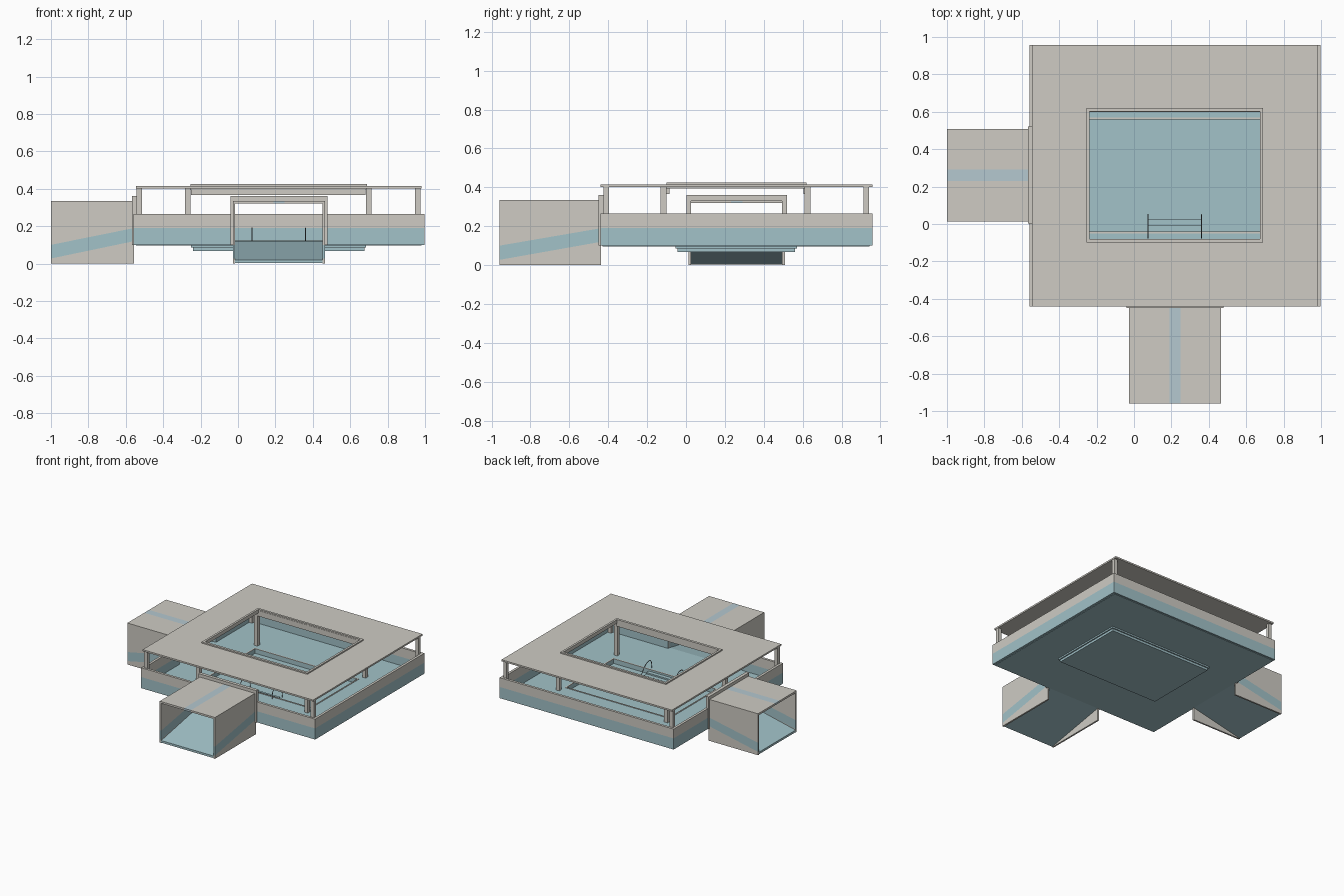
import bpy, bmesh, math
from mathutils import Vector

if "Cube" in bpy.data.objects:
    bpy.data.objects.remove(bpy.data.objects["Cube"])


def material(name, rgb):
    m = bpy.data.materials.new(name)
    m.diffuse_color = (*rgb, 1)
    m.use_nodes = True
    m.node_tree.nodes["Principled BSDF"].inputs["Base Color"].default_value = m.diffuse_color
    return m


STONE = material("warm_grey", (0.62, 0.60, 0.55))
TILE = material("blue_tile", (0.36, 0.54, 0.58))
GLASS = material("pale_blue", (0.46, 0.58, 0.63))
STEEL = material("dark_steel", (0.15, 0.17, 0.18))


def finish(name, bm, mat):
    bmesh.ops.recalc_face_normals(bm, faces=bm.faces)
    me = bpy.data.meshes.new(name)
    bm.to_mesh(me)
    bm.free()
    me.materials.append(mat)
    ob = bpy.data.objects.new(name, me)
    bpy.context.collection.objects.link(ob)
    return ob


def box(name, x, y, z, mat=STONE):
    bm = bmesh.new()
    bmesh.ops.create_cube(bm, size=1)
    for v in bm.verts:
        v.co = [a[0] + (c + 0.5) * (a[1] - a[0]) for a, c in zip((x, y, z), v.co)]
    return finish(name, bm, mat)


def prism(name, pts, axis, a, b, mat=STONE):
    """Extrude an (along, z) profile across the passage from a to b."""
    def place(s, u, z):
        return Vector((u, s, z)) if axis == 'y' else Vector((s, u, z))
    bm = bmesh.new()
    f = bm.faces.new([bm.verts.new(place(s, a, z)) for s, z in pts])
    ext = bmesh.ops.extrude_face_region(bm, geom=[f])
    for v in ext["geom"]:
        if isinstance(v, bmesh.types.BMVert):
            v.co += place(0, b - a, 0)
    return finish(name, bm, mat)


def ring(name, x, y, hole_x, hole_y, z, mat=STONE):
    """Rectangular slab with a rectangular hole, as one mesh."""
    bm = bmesh.new()
    loops = []
    for h in z:
        for (x0, x1), (y0, y1) in ((x, y), (hole_x, hole_y)):
            loops.append([bm.verts.new((px, py, h)) for px, py in
                          ((x0, y0), (x1, y0), (x1, y1), (x0, y1))])
    for p, q in ((0, 1), (2, 3), (0, 2), (1, 3)):
        for i in range(4):
            j = (i + 1) % 4
            bm.faces.new((loops[p][i], loops[p][j], loops[q][j], loops[q][i]))
    return finish(name, bm, mat)


POOL_X, POOL_Y = (-0.24, 0.675), (-0.04, 0.56)

# Floor deck and sunken pool
ring("floor_deck", (-0.545, 0.98), (-0.43, 0.945), POOL_X, POOL_Y, (0.097, 0.12), TILE)
ring("pool_upper_shell", (-0.25, 0.685), (-0.055, 0.57), POOL_X, POOL_Y, (0.085, 0.1), TILE)
box("pool_basin", (-0.24, 0.675), (-0.045, 0.56), (0.067, 0.085), TILE)
ring("pool_rim", (-0.25, 0.685), (-0.05, 0.57), POOL_X, POOL_Y, (0.12, 0.123), STONE)

# Perimeter walls: blue lower course, grey upper course, gaps at both passages
WALLS = {
    "front_left_wall": ((-0.56, -0.015), (-0.44, -0.42)),
    "front_right_wall": ((0.455, 0.998), (-0.44, -0.42)),
    "back_wall": ((-0.56, 0.998), (0.938, 0.958)),
    "right_wall": ((0.978, 0.998), (-0.42, 0.938)),
    "left_front_wall": ((-0.56, -0.54), (-0.42, 0.025)),
    "left_back_wall": ((-0.56, -0.54), (0.49, 0.938)),
}
for name, (x, y) in WALLS.items():
    box(name + "_lower", x, y, (0.1, 0.19), TILE)
    box(name + "_upper", x, y, (0.19, 0.265))

# Roof ring with raised rim round the opening
ring("roof", (-0.545, 0.98), (-0.44, 0.958), (-0.24, 0.675), (-0.08, 0.6), (0.402, 0.415))
ring("roof_rim", (-0.255, 0.69), (-0.1, 0.62), (-0.238, 0.673), (-0.08, 0.602), (0.395, 0.425))
for side, y in (("front", (-0.1, -0.085)), ("back", (0.605, 0.62))):
    box(side + "_roof_beam", (-0.25, 0.682), y, (0.367, 0.397))

# Outer corner pillars and inner pillars
for kind, xs, ys, base in (
        ("outer", ((-0.542, -0.512), (0.947, 0.977)), ((-0.425, -0.397), (0.913, 0.94)), 0.12),
        ("inner", ((-0.283, -0.253), (0.685, 0.715)), ((-0.13, -0.1), (0.61, 0.64)), 0.12)):
    for i, x in enumerate(xs):
        for j, y in enumerate(ys):
            box(f"{kind}_pillar_{i}{j}", x, y, (base, 0.403))


# Sloped entrance passages with a ramp, banded walls, roof strip and portal
def passage(name, axis, out, inn, lo, hi):
    t = 0.013
    for side, a, b in (("low", lo, lo + t), ("high", hi - t, hi)):
        prism(f"{name}_{side}_wall_base", [(out, 0), (inn, 0), (inn, 0.12), (out, 0.027)], axis, a, b)
        prism(f"{name}_{side}_wall_band", [(out, 0.027), (inn, 0.12), (inn, 0.19), (out, 0.1)],
              axis, a, b, TILE)
        prism(f"{name}_{side}_wall_top", [(out, 0.1), (inn, 0.19), (inn, 0.322), (out, 0.322)], axis, a, b)
    prism(name + "_ramp", [(out, 0.003), (inn, 0.1), (inn + 0.02, 0.1), (inn + 0.02, 0.12),
                           (inn, 0.12), (out, 0.02)], axis, lo + t, hi - t, TILE)
    s0, s1 = (lo + hi) / 2 - 0.03, (lo + hi) / 2 + 0.03
    for part, a, b, m in (("roof_low", lo, s0, STONE), ("roof_strip", s0, s1, GLASS),
                          ("roof_high", s1, hi, STONE)):
        prism(f"{name}_{part}", [(out, 0.32), (inn, 0.32), (inn, 0.335), (out, 0.335)], axis, a, b, m)
    p0, p1 = inn - 0.012, inn + 0.014
    for part, a, b, z0, z1 in (("post_low", lo - 0.012, lo + t, 0.1, 0.33),
                               ("post_high", hi - t, hi + 0.012, 0.1, 0.33),
                               ("lintel", lo - 0.012, hi + 0.012, 0.33, 0.36)):
        prism(f"{name}_portal_{part}", [(p0, z0), (p1, z0), (p1, z1), (p0, z1)], axis, a, b)


passage("front_passage", 'y', -0.96, -0.437, -0.028, 0.466)
passage("left_passage", 'x', -1.0, -0.555, 0.014, 0.508)

# Pool steps and arched handrails
box("upper_pool_step", (0.075, 0.36), (-0.04, -0.008), (0.085, 0.108), TILE)
box("lower_pool_step", (0.075, 0.36), (-0.008, 0.025), (0.085, 0.097), TILE)
for side, x in (("left", 0.075), ("right", 0.36)):
    cu = bpy.data.curves.new(side + "_handrail", 'CURVE')
    cu.dimensions = '3D'
    cu.bevel_depth = 0.003
    cu.bevel_resolution = 1
    cu.use_fill_caps = True
    pts = [(-0.075, 0.12), (-0.075, 0.155)]
    pts += [(-0.04 - 0.035 * math.cos(a), 0.155 + 0.035 * math.sin(a))
            for a in (math.pi * k / 12 for k in range(1, 7))]
    pts += [(-0.01, 0.184), (0.025, 0.155), (0.05, 0.12), (0.05, 0.085)]
    sp = cu.splines.new('POLY')
    sp.points.add(len(pts) - 1)
    for p, (y, z) in zip(sp.points, pts):
        p.co = (x, y, z, 1)
    cu.materials.append(STEEL)
    bpy.context.collection.objects.link(bpy.data.objects.new(side + "_handrail", cu))
